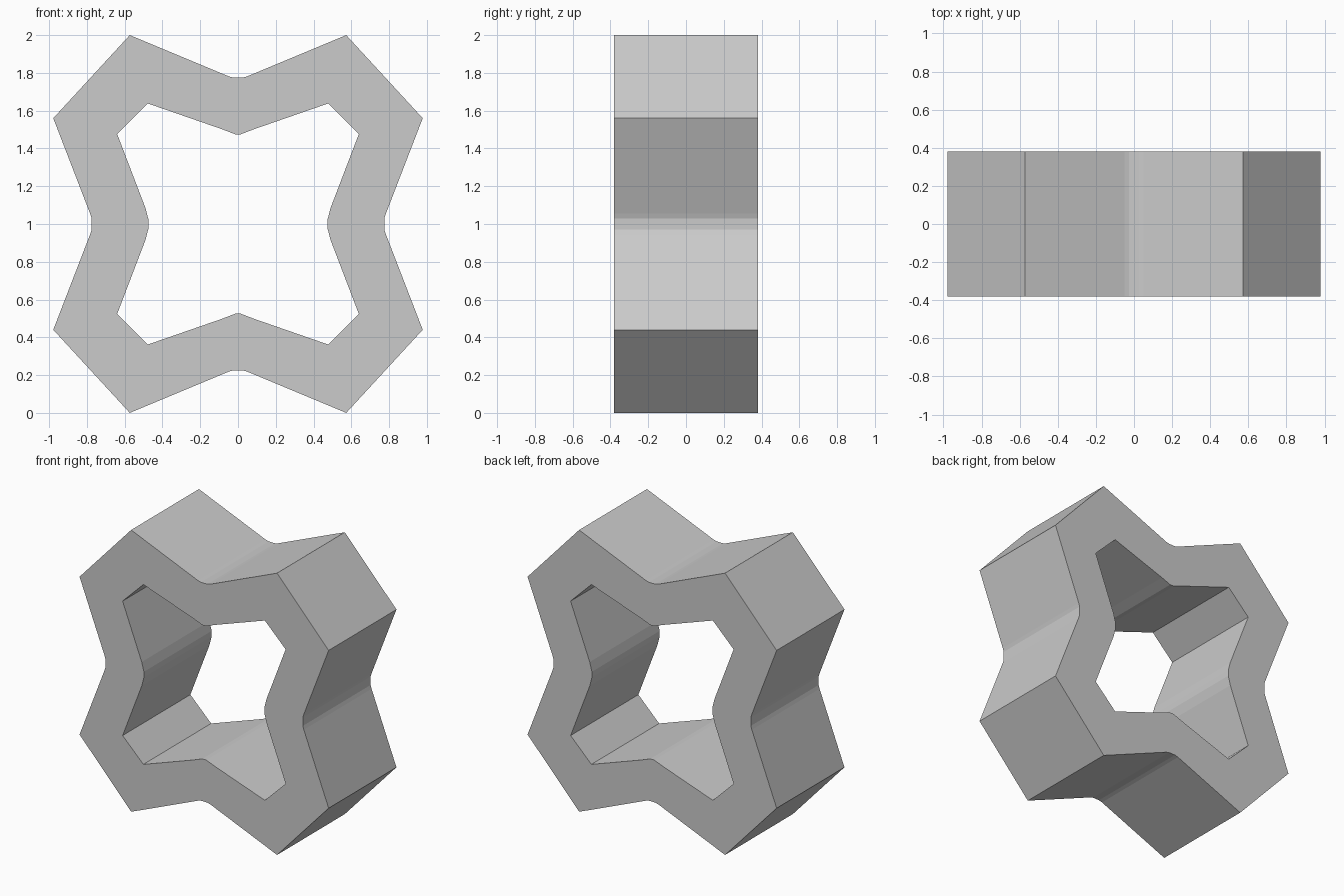
import bpy
import bmesh

if "Cube" in bpy.data.objects:
    bpy.data.objects.remove(bpy.data.objects["Cube"])

HALF_DEPTH = 0.38
CENTRE_Z = 1.0

# Upper right quarter of each outline, from the side waist round to the top waist
OUTER = [(0.775, 0.03), (0.783, 0.055), (0.978, 0.56), (0.573, 1.0), (0.05, 0.782), (0.025, 0.775)]
INNER = [(0.473, 0.02), (0.49, 0.085), (0.64, 0.477), (0.477, 0.638), (0.085, 0.502), (0.015, 0.475)]


def full_outline(quarter):
    """Mirror a quarter outline into a closed loop."""
    half = quarter + [(-x, z) for x, z in reversed(quarter)]
    return half + [(-x, -z) for x, z in half]


def add_ring(bm, outline, y):
    return [bm.verts.new((x, y, z + CENTRE_Z)) for x, z in outline]


# Star-shaped frame: outer and inner walls joined by flat front and back faces
bm = bmesh.new()
outer, inner = full_outline(OUTER), full_outline(INNER)
rings = [
    add_ring(bm, outer, -HALF_DEPTH),
    add_ring(bm, outer, HALF_DEPTH),
    add_ring(bm, inner, HALF_DEPTH),
    add_ring(bm, inner, -HALF_DEPTH),
]
count = len(outer)
for r in range(4):
    a, b = rings[r], rings[(r + 1) % 4]
    for i in range(count):
        j = (i + 1) % count
        bm.faces.new((a[i], a[j], b[j], b[i]))
bmesh.ops.recalc_face_normals(bm, faces=bm.faces)

mesh = bpy.data.meshes.new("star_frame")
bm.to_mesh(mesh)
bm.free()
bpy.context.collection.objects.link(bpy.data.objects.new("star_frame", mesh))
